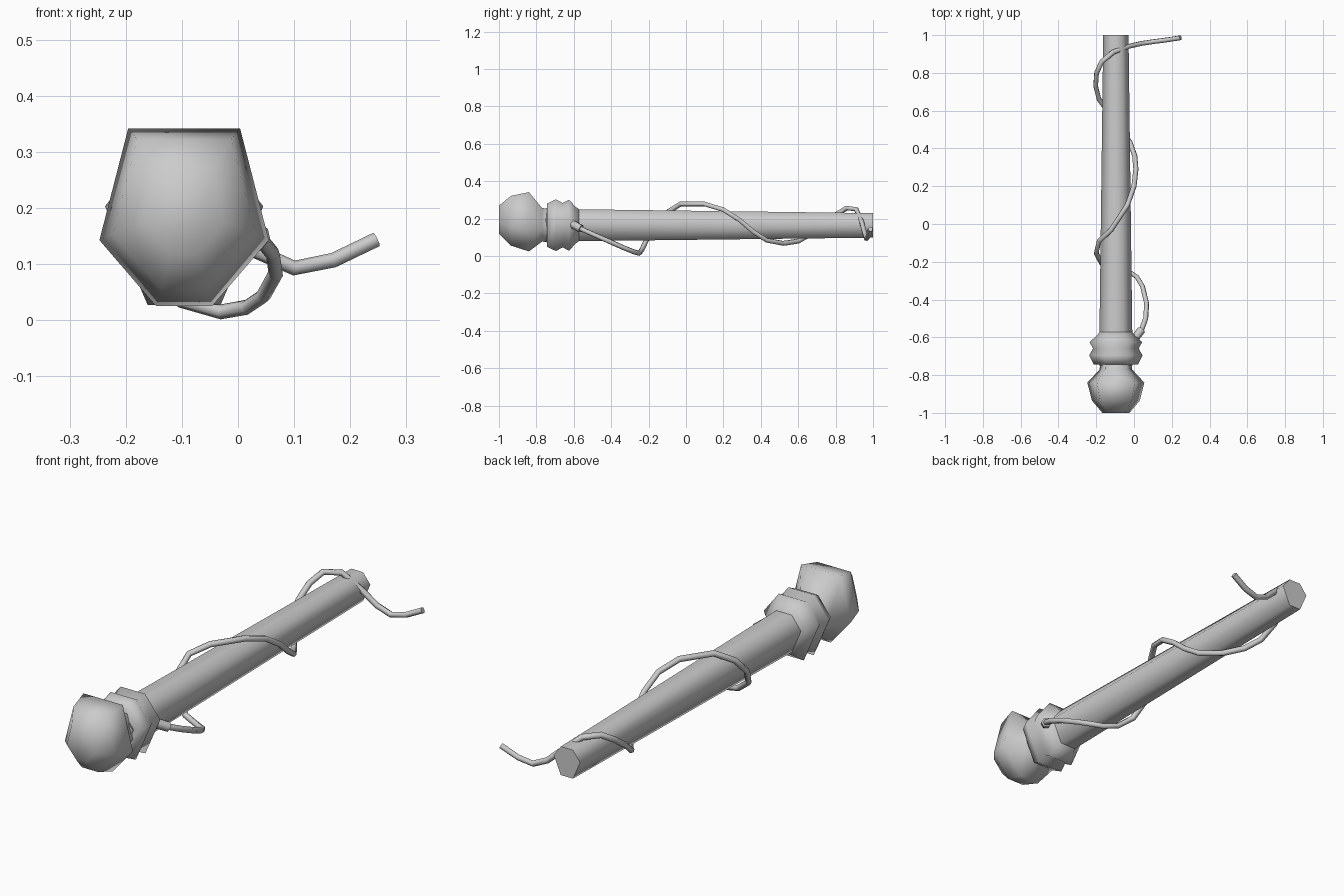
import bpy, bmesh, math

if "Cube" in bpy.data.objects:
    bpy.data.objects.remove(bpy.data.objects["Cube"])

AXIS_X = -0.096

# Six-sided cross-sections (half width about 1)
POMMEL = [(-0.66, 1.04), (-1, -0.28), (-0.33, -1.06), (0.33, -1.06), (1, -0.28), (0.66, 1.04)]
ROD = [(-0.45, 0.98), (-1, 0.27), (-0.46, -0.98), (0.46, -0.98), (1, 0.27), (0.45, 0.98)]


def smooth(obj, degrees):
    bpy.ops.object.select_all(action='DESELECT')
    obj.select_set(True)
    bpy.context.view_layer.objects.active = obj
    bpy.ops.object.shade_smooth_by_angle(angle=math.radians(degrees))


def loft(name, section, rings):
    """Skin a scaled cross-section through (y, half_width, centre_z) rings."""
    bm = bmesh.new()
    loops = [[bm.verts.new((AXIS_X + x * r, y, cz + z * r)) for x, z in section]
             for y, r, cz in rings]
    n = len(section)
    for a, b in zip(loops, loops[1:]):
        for i in range(n):
            bm.faces.new((a[i], a[(i + 1) % n], b[(i + 1) % n], b[i]))
    bm.faces.new(loops[0])
    bm.faces.new(loops[-1])
    bmesh.ops.recalc_face_normals(bm, faces=bm.faces)
    mesh = bpy.data.meshes.new(name)
    bm.to_mesh(mesh)
    bm.free()
    obj = bpy.data.objects.new(name, mesh)
    bpy.context.collection.objects.link(obj)
    smooth(obj, 80)
    return obj


def tube(name, points, radius):
    """Six-sided tube along a path."""
    cu = bpy.data.curves.new(name, 'CURVE')
    cu.dimensions = '3D'
    cu.bevel_depth = radius
    cu.bevel_resolution = 1
    cu.use_fill_caps = True
    sp = cu.splines.new('POLY')
    sp.points.add(len(points) - 1)
    for p, co in zip(sp.points, points):
        p.co = (*co, 1)
    obj = bpy.data.objects.new(name, cu)
    bpy.context.collection.objects.link(obj)
    bpy.ops.object.select_all(action='DESELECT')
    obj.select_set(True)
    bpy.context.view_layer.objects.active = obj
    bpy.ops.object.convert(target='MESH')
    smooth(bpy.context.object, 62)


# Pommel at the front
loft("pommel", POMMEL, [(-1.0, 0.072, 0.195), (-0.935, 0.127, 0.19), (-0.84, 0.151, 0.185),
                        (-0.77, 0.086, 0.168), (-0.74, 0.084, 0.165)])
# Tapered shaft
loft("shaft", ROD, [(-0.75, 0.088, 0.165), (-0.58, 0.087, 0.165), (1.0, 0.067, 0.164)])
# Double-ridged collar
loft("collar", ROD, [(-0.745, 0.085, 0.165), (-0.743, 0.118, 0.165), (-0.695, 0.141, 0.165),
                     (-0.66, 0.121, 0.165), (-0.625, 0.139, 0.165), (-0.59, 0.1, 0.165),
                     (-0.572, 0.087, 0.165)])

# Cord winding around the shaft, with a loose end
tube("cord", [(0.01, -0.6, 0.165), (0.04, -0.56, 0.145), (0.062, -0.5, 0.118), (0.067, -0.42, 0.083),
              (0.045, -0.33, 0.043), (0.015, -0.28, 0.023), (-0.03, -0.25, 0.015),
              (-0.1, -0.235, 0.035), (-0.17, -0.21, 0.09), (-0.2, -0.155, 0.17),
              (-0.185, -0.09, 0.24), (-0.12, -0.03, 0.278), (-0.035, 0.1, 0.278),
              (0.0, 0.2, 0.248), (0.01, 0.29, 0.19), (0.004, 0.36, 0.13),
              (-0.02, 0.43, 0.085), (-0.08, 0.52, 0.068), (-0.14, 0.6, 0.08),
              (-0.185, 0.66, 0.115), (-0.203, 0.73, 0.17), (-0.198, 0.8, 0.22),
              (-0.17, 0.86, 0.257), (-0.11, 0.91, 0.25), (-0.03, 0.94, 0.18),
              (0.035, 0.955, 0.122), (0.1, 0.965, 0.093), (0.17, 0.974, 0.107),
              (0.247, 0.986, 0.144)], 0.0135)
# Thick knot where the cord leaves the collar
tube("cord_knot", [(0.005, -0.605, 0.17), (0.04, -0.56, 0.145)], 0.022)
